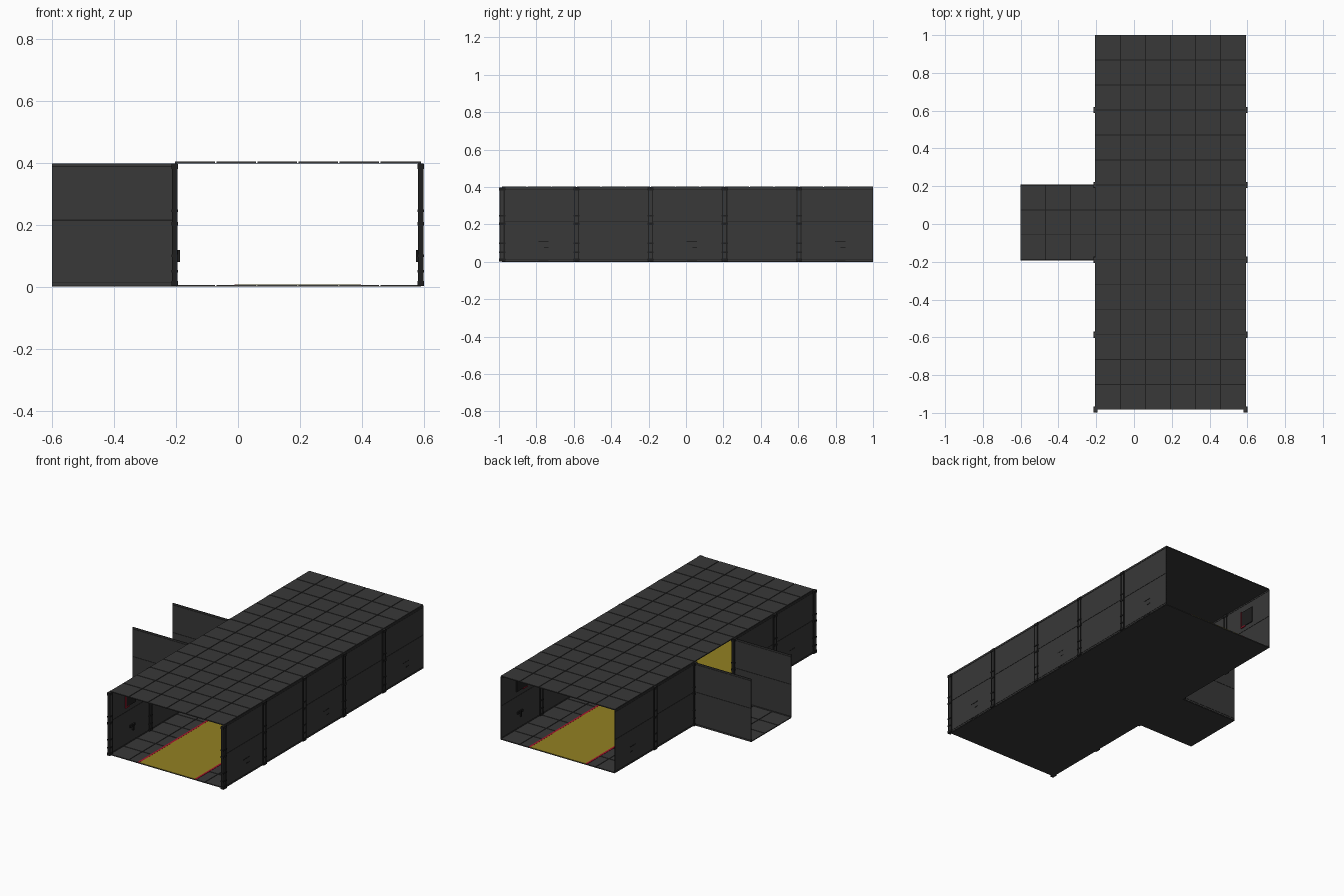
import bpy, bmesh
from mathutils import Vector

if "Cube" in bpy.data.objects:
    bpy.data.objects.remove(bpy.data.objects["Cube"])

def material(name, rgb):
    m = bpy.data.materials.new(name)
    m.diffuse_color = (*rgb, 1)
    m.use_nodes = True
    m.node_tree.nodes["Principled BSDF"].inputs["Base Color"].default_value = m.diffuse_color
    return m

MATS = [material("panel grey", (0.040, 0.040, 0.040)),
        material("seam dark grey", (0.013, 0.013, 0.013)),
        material("walkway yellow", (0.29, 0.22, 0.016)),
        material("marking red", (0.38, 0.008, 0.025))]
GREY, DARK, YELLOW, RED = range(4)

U = 0.3965                     # one bay
XB = -0.6                      # open end of side branch
XL, XR = XB + U, XB + 3 * U    # hall walls
Y0 = 1 - 5 * U                 # front end of hall
H = 0.397                      # underside of ceiling

def box(bm, lo, hi, mat=GREY):
    """Axis-aligned box between two corners."""
    lo, hi = Vector(lo), Vector(hi)
    r = bmesh.ops.create_cube(bm, size=1)
    fs = set()
    for v in r["verts"]:
        v.co = Vector(((lo[i] + hi[i]) / 2 + v.co[i] * (hi[i] - lo[i])) for i in range(3))
        fs.update(v.link_faces)
    for f in fs:
        f.material_index = mat
    return fs

def finish(bm, name):
    me = bpy.data.meshes.new(name)
    bmesh.ops.recalc_face_normals(bm, faces=bm.faces)
    bm.to_mesh(me)
    bm.free()
    for m in MATS:
        me.materials.append(m)
    ob = bpy.data.objects.new(name, me)
    bpy.context.collection.objects.link(ob)
    return ob

def tiled_slab(name, x0, y0, nx, ny, z):
    """Thin slab with raised tiles, three to a bay; the grooves are dark."""
    bm = bmesh.new()
    t, g = U / 3, 0.0022
    for f in box(bm, (x0, y0, z), (x0 + nx * t, y0 + ny * t, z + 0.002)):
        f.normal_update()
        if f.normal.z > 0.5:
            f.material_index = DARK
    for i in range(nx):
        for j in range(ny):
            x, y = x0 + i * t, y0 + j * t
            box(bm, (x + g * (i > 0), y + g * (j > 0), z + 0.002),
                (x + t - g * (i < nx - 1), y + t - g * (j < ny - 1), z + 0.006))
    return finish(bm, name)

# Floors and ceiling
tiled_slab("hall_floor", XL, Y0, 6, 15, 0)
tiled_slab("branch_floor", XB, Y0 + 2 * U, 3, 3, 0)
tiled_slab("hall_ceiling", XL, Y0, 6, 15, H)

# Yellow walkway with red edge lines
bm = bmesh.new()
xa, xb = XL + 0.5 * U, XR - 0.5 * U
box(bm, (xa, Y0, 0.004), (xb, 1, 0.007), YELLOW)
for x in (xa, xb):
    box(bm, (x - 0.006, Y0, 0.004), (x + 0.006, 1, 0.0075), RED)
finish(bm, "walkway")

def wall_bay(bm, along, pos, start):
    """One bay of wall: two panels and rails over a dark core."""
    def slab(z0, z1, half, mat, inset=0.0):
        a, b = start + inset, start + U - inset
        if along == "y":
            box(bm, (pos - half, a, z0), (pos + half, b, z1), mat)
        else:
            box(bm, (a, pos - half, z0), (b, pos + half, z1), mat)
    slab(0.002, H, 0.0012, DARK)
    for z0, z1 in ((0.003, 0.011), (0.014, 0.212), (0.216, 0.386), (0.389, H)):
        slab(z0, z1, 0.0028, GREY)

# Hall walls, the left one open at the branch
for name, x, bays in (("right_wall", XR, range(5)), ("left_wall", XL, (0, 1, 3, 4))):
    bm = bmesh.new()
    for i in bays:
        wall_bay(bm, "y", x, Y0 + i * U)
    finish(bm, name)

# Branch walls
bm = bmesh.new()
for k in (2, 3):
    wall_bay(bm, "x", Y0 + k * U, XB)
finish(bm, "branch_walls")

# Ribs at each bay line, with collars at foot, middle and head
bm = bmesh.new()
for x in (XL, XR):
    for i in range(5):
        y = Y0 + i * U
        box(bm, (x - 0.007, y - 0.010, 0.002), (x + 0.007, y + 0.010, H), GREY)
        for s in (-1, 1):
            box(bm, (x - 0.009, y + s * 0.011 - 0.003, 0.004),
                (x + 0.009, y + s * 0.011 + 0.003, H), DARK)
        for z, h in ((0.01, 0.008), (0.05, 0.004), (0.10, 0.004), (0.203, 0.006),
                     (0.245, 0.004), (0.388, 0.008)):
            box(bm, (x - 0.0105, y - 0.0165, z - h), (x + 0.0105, y + 0.0165, z + h), DARK)
finish(bm, "wall_ribs")

# Wall fittings in every other bay: lever, outer hatch marks, red bracket
bm = bmesh.new()
for x, s, bays in ((XR, -1, (0, 2, 4)), (XL, 1, (0, 4))):   # s points indoors
    def plate(d0, d1, y0, y1, z0, z1, mat):
        a, b = sorted((x + s * d0, x + s * d1))
        box(bm, (a, y0, z0), (b, y1, z1), mat)
    for i in bays:
        c = Y0 + (i + 0.5) * U
        plate(0, 0.008, c - 0.05, c + 0.05, 0.245, 0.345, DARK)      # screen
        plate(0, 0.010, c - 0.01, c + 0.04, 0.100, 0.116, DARK)      # lever base
        plate(0.008, 0.016, c + 0.01, c + 0.02, 0.080, 0.118, DARK)  # lever
        # red bracket
        plate(0, 0.009, c - 0.055, c - 0.049, 0.240, 0.350, RED)
        plate(0, 0.009, c - 0.055, c - 0.015, 0.240, 0.247, RED)
        # marks on the outside
        plate(0, -0.004, c - 0.005, c + 0.05, 0.106, 0.111, DARK)
        plate(0, -0.004, c + 0.025, c + 0.05, 0.074, 0.079, DARK)
        plate(0, -0.004, c - 0.005, c + 0.05, 0.006, 0.010, DARK)
finish(bm, "wall_fittings")
